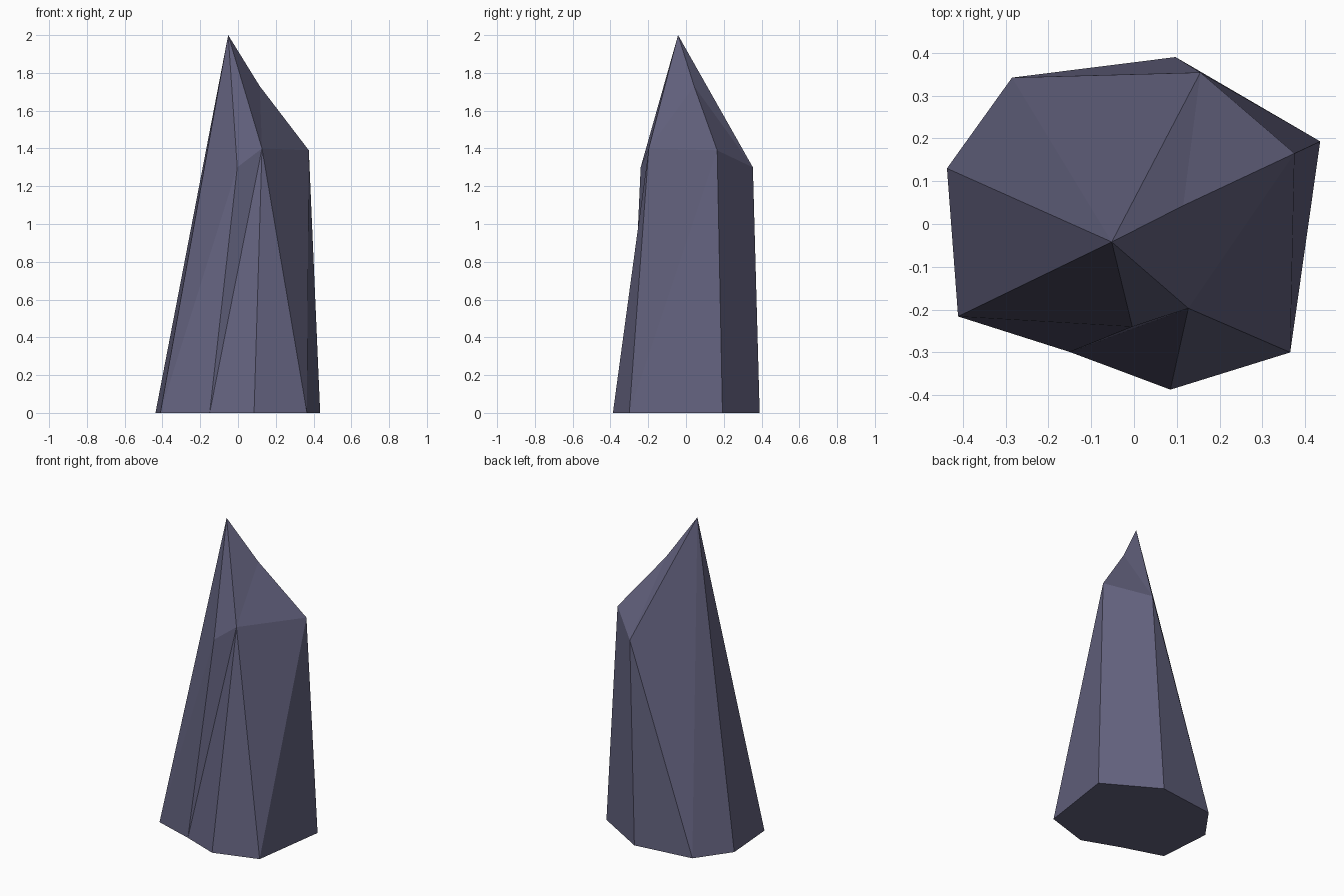
import bpy, bmesh

if "Cube" in bpy.data.objects:
    bpy.data.objects.remove(bpy.data.objects["Cube"])

# Foot outline, counter-clockwise seen from above (z = 0)
FOOT = dict(A=(-.437, .13), B=(-.411, -.216), C=(-.15, -.299), D=(.085, -.387),
            E=(.365, -.30), F=(.435, .193), G=(.097, .39), H=(-.285, .342))
# Shoulder corners, dent in the ridge (K) and tip (T)
CROWN = dict(P=(-.004, -.24, 1.3), Q=(.127, -.197, 1.4), R=(.375, .165, 1.39),
             S=(.155, .354, 1.3), K=(.115, .043, 1.73), T=(-.052, -.042, 2))
# Facets: shaft first, then crown
FACETS = "BCP CDQ CQP DEQ EFR ERQ FGSR GHS HTS HAT ABT BPT PQT QKT QRK RSK STK"

stone = bpy.data.materials.new("slate_purple_stone")
stone.diffuse_color = (.125, .122, .21, 1)
stone.use_nodes = True
stone.node_tree.nodes["Principled BSDF"].inputs["Base Color"].default_value = stone.diffuse_color

# Faceted crystal shard
bm = bmesh.new()
v = {k: bm.verts.new((*p, 0)) for k, p in FOOT.items()}
v.update({k: bm.verts.new(p) for k, p in CROWN.items()})
for facet in FACETS.split():
    bm.faces.new([v[k] for k in facet])
bm.faces.new([v[k] for k in reversed(FOOT)])
bmesh.ops.recalc_face_normals(bm, faces=bm.faces)

mesh = bpy.data.meshes.new("crystal_shard")
bm.to_mesh(mesh)
bm.free()
mesh.materials.append(stone)
shard = bpy.data.objects.new("crystal_shard", mesh)
bpy.context.collection.objects.link(shard)
